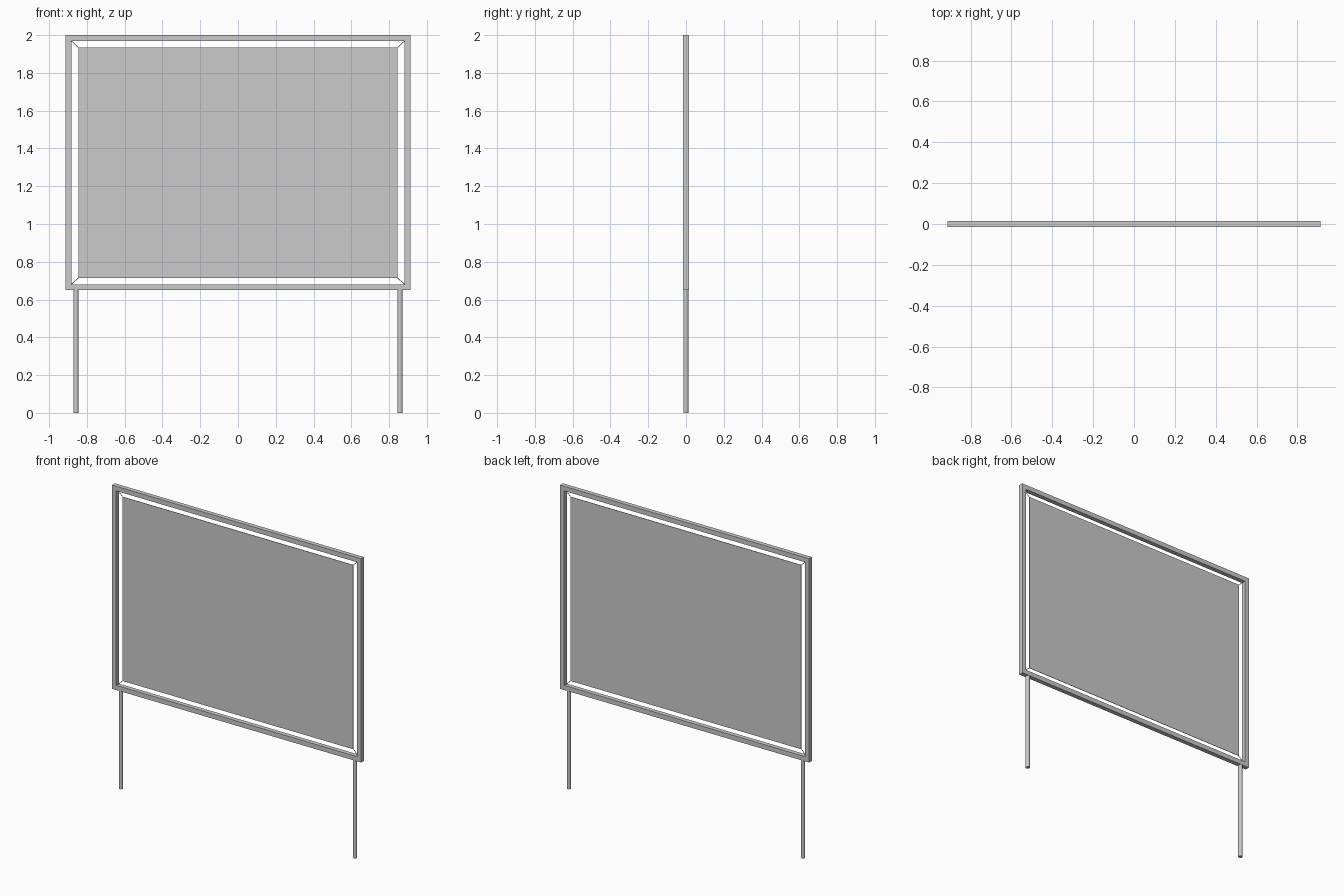
import bpy, bmesh
from mathutils import Vector

if "Cube" in bpy.data.objects:
    bpy.data.objects.remove(bpy.data.objects["Cube"])

HALF_W, TOP, BOTTOM = 0.913, 2.0, 0.65   # outer frame
BAR, DEPTH = 0.031, 0.03                 # frame bar width and depth
PW, P_TOP, P_BOTTOM = 0.845, 1.935, 0.715  # screen panel


def rect(w, bottom, top, y):
    return [(-w, y, bottom), (w, y, bottom), (w, y, top), (-w, y, top)]


def make_object(name, bm):
    bmesh.ops.recalc_face_normals(bm, faces=bm.faces[:])
    mesh = bpy.data.meshes.new(name)
    bm.to_mesh(mesh)
    bm.free()
    obj = bpy.data.objects.new(name, mesh)
    bpy.context.collection.objects.link(obj)
    return obj


def rod(name, start, end, radius, sides):
    a, b = Vector(start), Vector(end)
    bpy.ops.mesh.primitive_cylinder_add(vertices=sides, radius=radius,
                                        depth=(b - a).length, location=(a + b) / 2)
    obj = bpy.context.object
    obj.name = name
    obj.rotation_euler = (b - a).to_track_quat('Z', 'Y').to_euler()
    bpy.ops.object.shade_smooth_by_angle()
    return obj


# Mitred frame: four rectangular loops joined into a square-section ring
bm = bmesh.new()
loops = [(0, -DEPTH / 2), (BAR, -DEPTH / 2), (BAR, DEPTH / 2), (0, DEPTH / 2)]
rings = [[bm.verts.new(p) for p in rect(HALF_W - i, BOTTOM + i, TOP - i, y)]
         for i, y in loops]
for r in range(4):
    a, b = rings[r], rings[(r + 1) % 4]
    for k in range(4):
        n = (k + 1) % 4
        bm.faces.new((a[k], a[n], b[n], b[k]))
make_object("frame", bm)

# Thin screen panel hung inside the frame
bpy.ops.mesh.primitive_cube_add(size=1, location=(0, 0, (P_TOP + P_BOTTOM) / 2))
panel = bpy.context.object
panel.name = "screen_panel"
panel.scale = (2 * PW, 0.003, P_TOP - P_BOTTOM)

# Round legs and the corner ties that hold the panel
for side, s in (("left", -1), ("right", 1)):
    rod(side + "_leg", (s * 0.8575, 0, 0), (s * 0.8575, 0, BOTTOM), 0.0135, 16)
    for level, inner, outer in (("upper", P_TOP, TOP - BAR),
                                ("lower", P_BOTTOM, BOTTOM + BAR)):
        rod(f"{level}_{side}_tie", (s * PW, 0, inner),
            (s * (HALF_W - BAR), 0, outer), 0.0018, 8)
